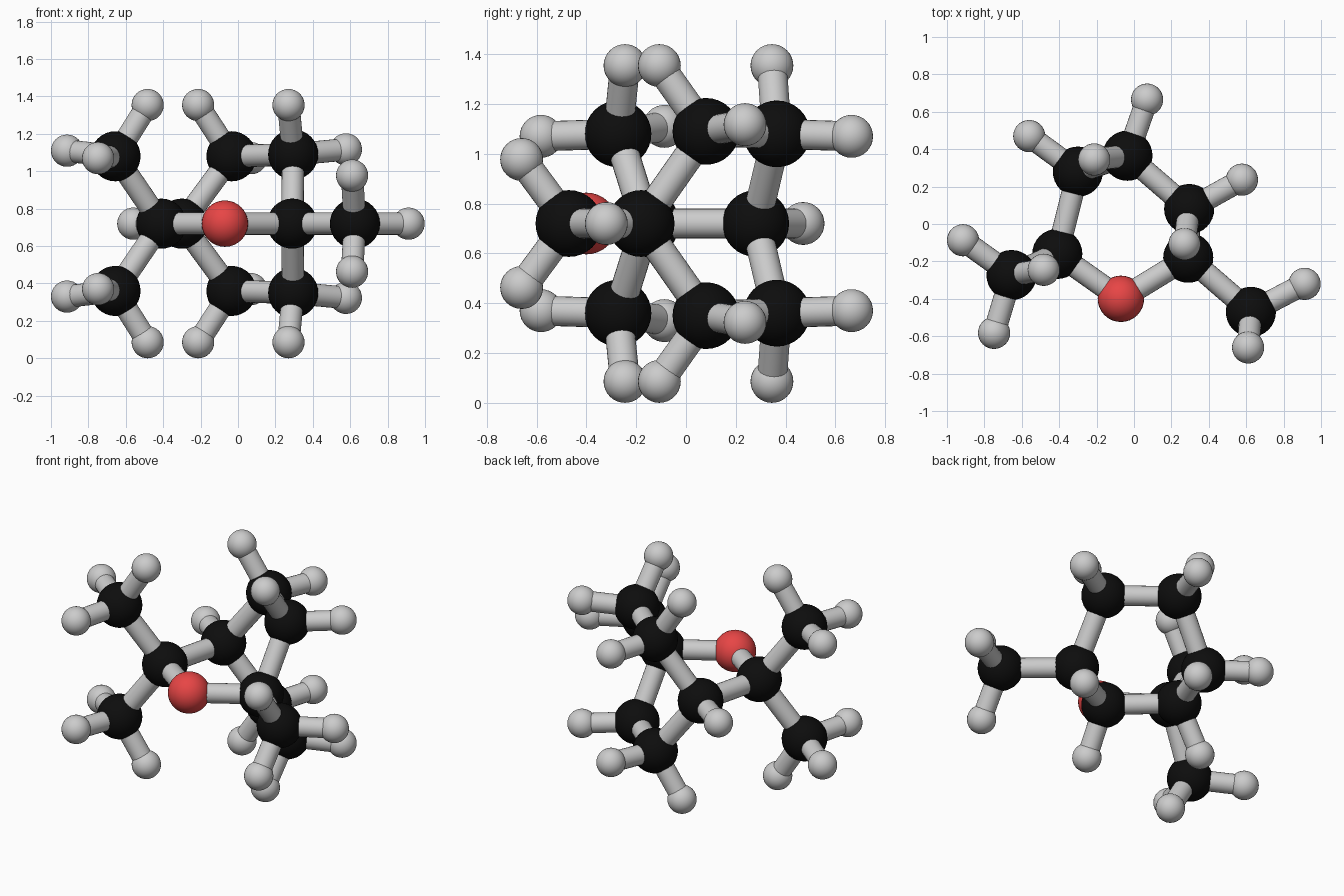
import bpy
from mathutils import Vector

if "Cube" in bpy.data.objects:
    bpy.data.objects.remove(bpy.data.objects["Cube"])

MID = 0.72  # height of the mirror plane
BOND_R = 0.06
RADIUS = {"carbon": 0.134, "hydrogen": 0.086, "oxygen": 0.124}


def material(name, rgb):
    m = bpy.data.materials.new(name)
    m.diffuse_color = (*rgb, 1)
    m.use_nodes = True
    m.node_tree.nodes["Principled BSDF"].inputs["Base Color"].default_value = m.diffuse_color
    return m


MATS = {"carbon": material("black", (0.004, 0.004, 0.004)),
        "oxygen": material("red", (0.8, 0.06, 0.06))}

# Atoms: name -> (element, x, y, height above the mirror plane)
# Those with height > 0 are mirrored below the plane
ATOMS = {
    "ring_oxygen": ("oxygen", -0.07, -0.40, 0),
    "left_ring_carbon": ("carbon", -0.41, -0.16, 0),
    "right_ring_carbon": ("carbon", 0.29, -0.18, 0),
    "back_ring_carbon": ("carbon", -0.30, 0.28, 0),
    "back_hydrogen": ("hydrogen", -0.56, 0.47, 0),
    "right_methyl_carbon": ("carbon", 0.625, -0.47, 0),
    "right_methyl_hydrogen_a": ("hydrogen", 0.912, -0.32, 0),
    "right_methyl_hydrogen_b": ("hydrogen", 0.61, -0.66, 0.257),
    "bridge_carbon_a": ("carbon", -0.035, 0.365, 0.36),
    "bridge_carbon_b": ("carbon", 0.295, 0.08, 0.37),
    "bridge_hydrogen_a": ("hydrogen", 0.07, 0.665, 0.35),
    "bridge_hydrogen_b": ("hydrogen", -0.213, 0.345, 0.634),
    "bridge_hydrogen_c": ("hydrogen", 0.577, 0.237, 0.397),
    "bridge_hydrogen_d": ("hydrogen", 0.27, -0.107, 0.634),
    "left_methyl_carbon": ("carbon", -0.655, -0.273, 0.36),
    "left_methyl_hydrogen_a": ("hydrogen", -0.914, -0.087, 0.39),
    "left_methyl_hydrogen_b": ("hydrogen", -0.748, -0.582, 0.35),
    "left_methyl_hydrogen_c": ("hydrogen", -0.483, -0.245, 0.634),
}

# Each atom followed by the atoms bonded to it
BONDS = {
    "ring_oxygen": ["left_ring_carbon", "right_ring_carbon"],
    "left_ring_carbon": ["back_ring_carbon", "left_methyl_carbon"],
    "right_ring_carbon": ["right_methyl_carbon", "bridge_carbon_b"],
    "back_ring_carbon": ["back_hydrogen", "bridge_carbon_a"],
    "bridge_carbon_a": ["bridge_carbon_b", "bridge_hydrogen_a", "bridge_hydrogen_b"],
    "bridge_carbon_b": ["bridge_hydrogen_c", "bridge_hydrogen_d"],
    "right_methyl_carbon": ["right_methyl_hydrogen_a", "right_methyl_hydrogen_b"],
    "left_methyl_carbon": ["left_methyl_hydrogen_" + s for s in "abc"],
}


def pos(name, side):
    _, x, y, h = ATOMS[name]
    return Vector((x, y, MID + side * h))


def sides(*names):
    """Upper and lower copies, or a single one when all lies in the plane."""
    if any(ATOMS[n][3] for n in names):
        return [(1, "_upper"), (-1, "_lower")]
    return [(1, "")]


def add_atom(name, side, suffix):
    element = ATOMS[name][0]
    bpy.ops.mesh.primitive_uv_sphere_add(
        segments=32, ring_count=16, radius=RADIUS[element], location=pos(name, side))
    ob = bpy.context.object
    ob.name = name + suffix
    if element in MATS:
        ob.data.materials.append(MATS[element])
    bpy.ops.object.shade_smooth()


def add_bond(a, b, side, suffix):
    p, q = pos(a, side), pos(b, side)
    bpy.ops.mesh.primitive_cylinder_add(
        vertices=24, radius=BOND_R, depth=(q - p).length, location=(p + q) / 2,
        rotation=(q - p).to_track_quat('Z', 'Y').to_euler())
    bpy.context.object.name = "bond_" + a + "_to_" + b + suffix
    bpy.ops.object.shade_smooth_by_angle()


# Balls
for name in ATOMS:
    for side, suffix in sides(name):
        add_atom(name, side, suffix)

# Sticks
for a, others in BONDS.items():
    for b in others:
        for side, suffix in sides(a, b):
            add_bond(a, b, side, suffix)
